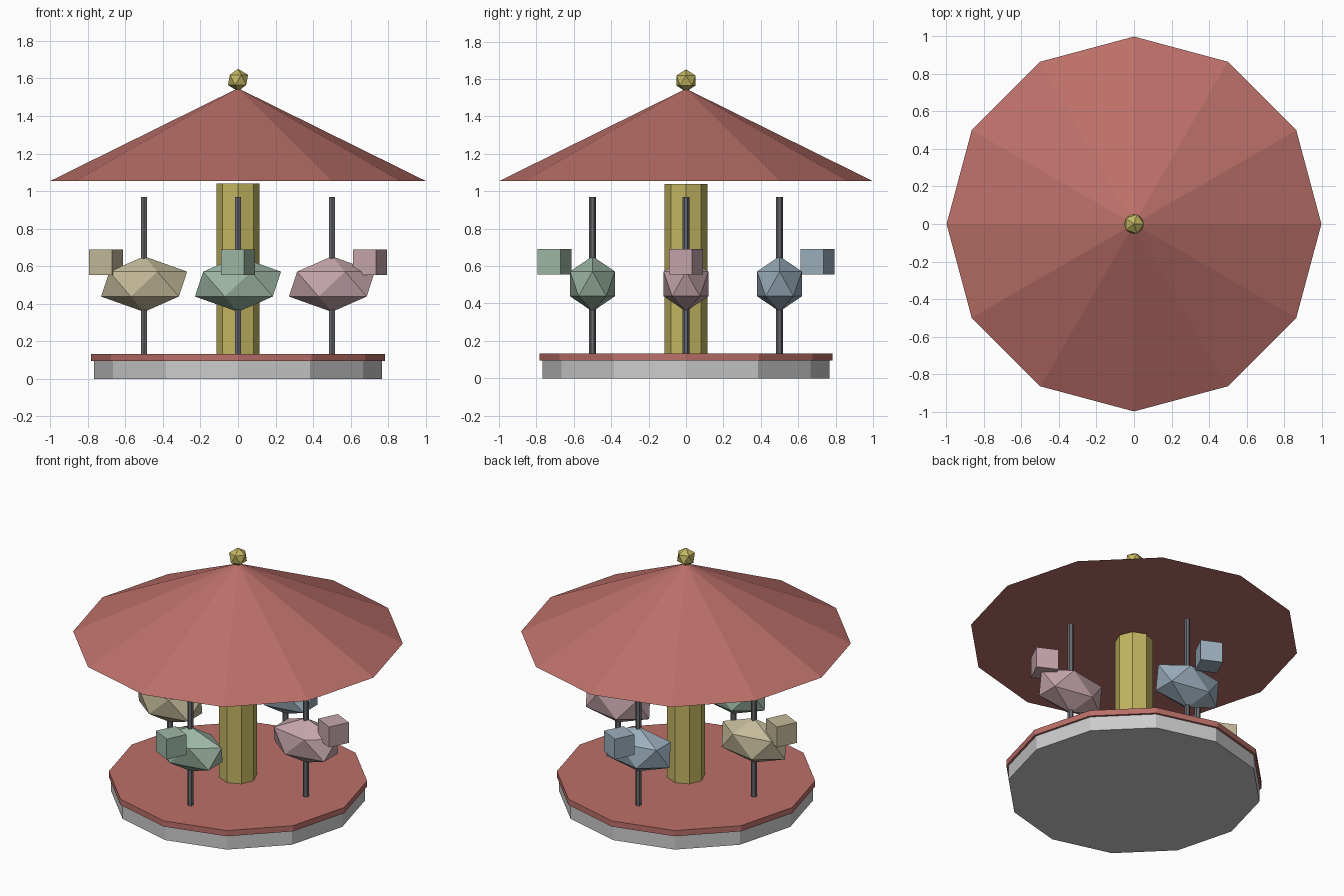
import bpy
from math import radians

if "Cube" in bpy.data.objects:
    bpy.data.objects.remove(bpy.data.objects["Cube"])


def material(name, rgb):
    mat = bpy.data.materials.new(name)
    mat.diffuse_color = (*rgb, 1)
    mat.use_nodes = True
    mat.node_tree.nodes["Principled BSDF"].inputs["Base Color"].default_value = mat.diffuse_color
    return mat


def finish(name, mat=None):
    obj = bpy.context.object
    obj.name = name
    if mat:
        obj.data.materials.append(mat)
    return obj


def prism(name, sides, radius, z0, z1, mat=None, x=0, y=0, top=None):
    bpy.ops.mesh.primitive_cone_add(
        vertices=sides, radius1=radius, radius2=radius if top is None else top,
        depth=z1 - z0, location=(x, y, (z0 + z1) / 2))
    return finish(name, mat)


def ico(name, location, scale, mat):
    bpy.ops.mesh.primitive_ico_sphere_add(subdivisions=1, radius=1, location=location)
    obj = finish(name, mat)
    obj.scale = scale
    return obj


red = material("red", (0.50, 0.16, 0.14))
gold = material("gold", (0.55, 0.47, 0.12))
steel = material("steel", (0.14, 0.145, 0.16))

# Platform
prism("base", 12, 0.768, 0.0, 0.095)
prism("deck", 12, 0.782, 0.095, 0.133, red)

# Centre column, canopy and finial
prism("column", 8, 0.115, 0.13, 1.04, gold)
prism("canopy", 12, 0.998, 1.055, 1.548, red, top=0)
ico("finial", (0, 0, 1.592), (0.06, 0.06, 0.06), gold)

# Four mounts: pole, faceted body and outward-placed head
mounts = [
    ("right", 1, 0, (0.56, 0.38, 0.41)),
    ("back", 0, 1, (0.33, 0.43, 0.51)),
    ("left", -1, 0, (0.55, 0.49, 0.32)),
    ("front", 0, -1, (0.34, 0.48, 0.38)),
]
for side, dx, dy, rgb in mounts:
    mat = material(side + "_mount_paint", rgb)
    prism(side + "_pole", 6, 0.018, 0.13, 0.97, steel, 0.5 * dx, 0.5 * dy)
    ico(side + "_body", (0.5 * dx, 0.5 * dy, 0.505), (0.256, 0.141, 0.148), mat)
    bpy.ops.mesh.primitive_cube_add(
        size=0.136, location=(0.703 * dx, 0.703 * dy, 0.622),
        rotation=(0, 0, radians(-26)))
    finish(side + "_head", mat)
